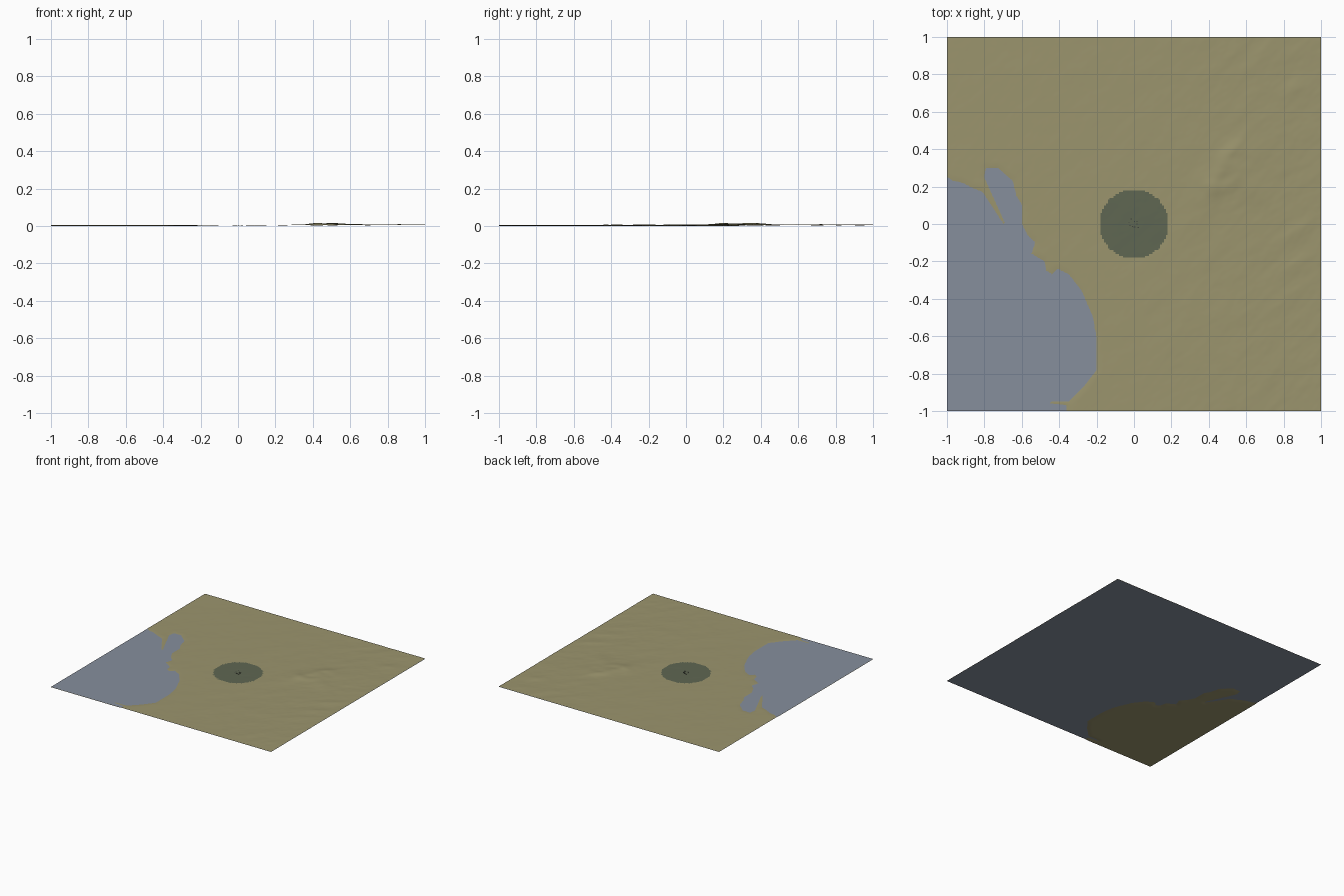
import bpy, bmesh, math, random
from mathutils import Vector, noise

cube = bpy.data.objects.get("Cube")
if cube:
    bpy.data.objects.remove(cube, do_unlink=True)

SEA_LEVEL = 0.003
CELLS = 200
PATCH_RADIUS = 0.184


def material(name, rgb):
    mat = bpy.data.materials.new(name)
    mat.use_nodes = True
    colour = (*rgb, 1.0)
    mat.diffuse_color = colour
    mat.node_tree.nodes["Principled BSDF"].inputs["Base Color"].default_value = colour
    return mat


olive = material("olive land", (0.33, 0.30, 0.155))
green = material("dark green ground", (0.115, 0.135, 0.085))
blue = material("grey blue water", (0.24, 0.275, 0.335))
dark = material("dark stone", (0.05, 0.055, 0.045))

# Outline of the bay, from the west edge round to the south edge
SHORE = [
    (-1.2, .26), (-1, .25), (-.97, .23), (-.92, .22), (-.86, .19), (-.81, .17),
    (-.70, 0), (-.69, .01), (-.80, .25), (-.79, .3), (-.73, .3), (-.65, .23),
    (-.63, .15), (-.60, .1), (-.60, 0), (-.57, -.06), (-.53, -.1), (-.55, -.16),
    (-.48, -.2), (-.47, -.25), (-.44, -.27), (-.41, -.24), (-.35, -.27),
    (-.28, -.36), (-.22, -.5), (-.2, -.62), (-.2, -.78), (-.27, -.87),
    (-.35, -.95), (-.45, -.95), (-.45, -.96), (-.36, -.97), (-.36, -1.2), (-1.2, -1.2),
]


def shore_distance(x, y):
    """Distance to the shore, positive on land and negative in the bay."""
    nearest, inside = 9.0, False
    for (ax, ay), (bx, by) in zip(SHORE, SHORE[1:] + SHORE[:1]):
        dx, dy = bx - ax, by - ay
        t = max(0, min(1, ((x - ax) * dx + (y - ay) * dy) / (dx * dx + dy * dy)))
        nearest = min(nearest, math.hypot(x - ax - t * dx, y - ay - t * dy))
        if (ay > y) != (by > y) and x < ax + (y - ay) * dx / dy:
            inside = not inside
    return -nearest if inside else nearest


def mound(x, y, cx, cy, along, across, angle):
    """Rounded hill stretched along an angle."""
    c, s = math.cos(math.radians(angle)), math.sin(math.radians(angle))
    u, v = (x - cx) * c + (y - cy) * s, (y - cy) * c - (x - cx) * s
    return math.exp(-(u / along) ** 2 - (v / across) ** 2)


def smooth(a, b, v):
    t = max(0, min(1, (v - a) / (b - a)))
    return t * t * (3 - 2 * t)


def land_height(x, y):
    east = smooth(-0.2, 0.8, x)
    north = smooth(-0.6, 0.5, y)
    # Gentle rise to the north east, with ripples that grow towards it
    z = 0.0042 + 0.0025 * east * (0.3 + 0.7 * north)
    u, v = (x + y) * 0.7, (y - x) * 0.7
    z += (0.0006 + 0.0012 * east) * noise.fractal(Vector((u * 4, v * 8, 3)), 0.8, 2.0, 4)
    # Central ridge with shoulders and spurs
    rough = 1 + 0.5 * noise.noise(Vector((x * 14, y * 14, 7)))
    z += 0.007 * rough * mound(x, y, 0.49, 0.27, 0.18, 0.09, 50)
    z += 0.005 * mound(x, y, 0.52, 0.39, 0.08, 0.03, 45)
    z += 0.005 * mound(x, y, 0.43, 0.2, 0.06, 0.05, 0)
    z += 0.003 * mound(x, y, 0.62, 0.2, 0.12, 0.06, -40)
    # Outlying ridges
    z += 0.003 * mound(x, y, 0.85, 0.72, 0.08, 0.04, 40)
    for ridge_y in (-0.05, -0.22, -0.38):
        z += 0.002 * mound(x, y, 0.85, ridge_y, 0.13, 0.035, 35)
    return max(z, SEA_LEVEL + 0.0006)


def terrain_height(x, y):
    d = shore_distance(x, y) if x < 0 else 1.0
    if d < 0:
        return max(0, SEA_LEVEL + d * 0.12)
    return SEA_LEVEL + (land_height(x, y) - SEA_LEVEL) * min(1, d / 0.025)


def finish(name, bm, mats):
    mesh = bpy.data.meshes.new(name)
    bm.to_mesh(mesh)
    bm.free()
    for mat in mats:
        mesh.materials.append(mat)
    obj = bpy.data.objects.new(name, mesh)
    bpy.context.collection.objects.link(obj)
    return obj


# Terrain sheet, with a round patch of dark ground in the middle
bm = bmesh.new()
bmesh.ops.create_grid(bm, x_segments=CELLS, y_segments=CELLS, size=1)
for vert in bm.verts:
    vert.co.z = terrain_height(vert.co.x, vert.co.y)
for face in bm.faces:
    face.smooth = True
    centre = face.calc_center_median()
    face.material_index = int(math.hypot(centre.x, centre.y) < PATCH_RADIUS)
finish("terrain", bm, [olive, green])

# Flat water sheet running under the whole land
bm = bmesh.new()
bmesh.ops.create_grid(bm, x_segments=1, y_segments=1, size=1)
for vert in bm.verts:
    vert.co.z = SEA_LEVEL
finish("water", bm, [blue])

# Small scattered stones at the centre of the patch
random.seed(4)
bm = bmesh.new()
for i in range(9):
    angle = i * math.tau / 9
    radius = random.uniform(0.012, 0.032)
    x, y = radius * math.cos(angle), radius * math.sin(angle)
    made = bmesh.ops.create_cube(bm, size=1)["verts"]
    bmesh.ops.scale(bm, vec=(random.uniform(0.004, 0.009), 0.005, 0.003), verts=made)
    bmesh.ops.translate(bm, vec=(x, y, land_height(x, y) + 0.0005), verts=made)
finish("centre_stones", bm, [dark])
